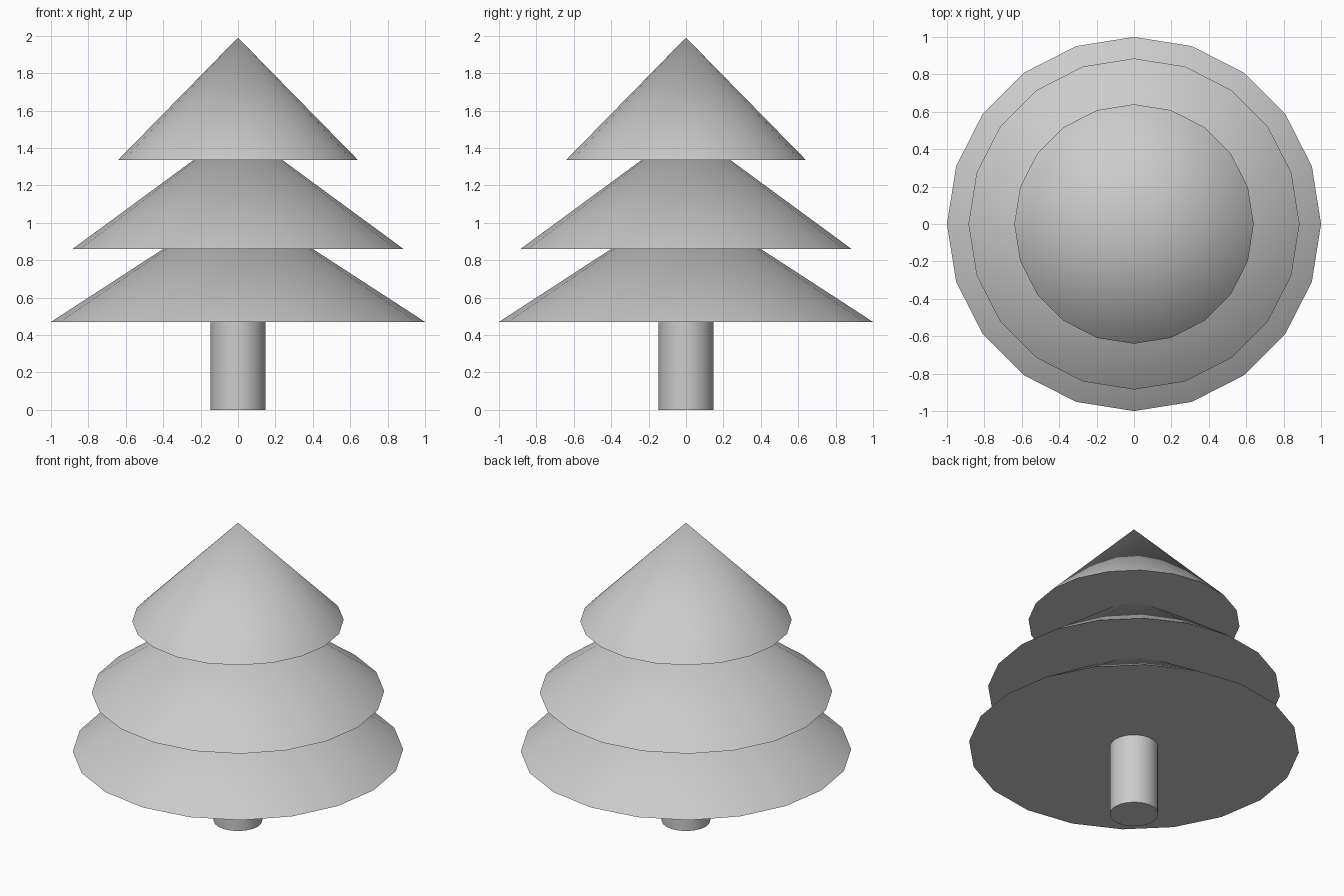
import bpy
import math

if "Cube" in bpy.data.objects:
    bpy.data.objects.remove(bpy.data.objects["Cube"])

SIDES = 20


def finish(name):
    obj = bpy.context.object
    obj.name = name
    # start the ring of vertices on the x axis
    bpy.ops.object.shade_smooth_by_angle(angle=math.radians(40))
    return obj


def tier(name, radius, base, tip):
    bpy.ops.mesh.primitive_cone_add(vertices=SIDES, radius1=radius, radius2=0,
                                    depth=tip - base,
                                    location=(0, 0, (base + tip) / 2))
    finish(name)


# trunk, tucked slightly into the lowest tier
bpy.ops.mesh.primitive_cylinder_add(vertices=SIDES, radius=0.147, depth=0.5,
                                    location=(0, 0, 0.25))
finish("trunk")

# three overlapping foliage cones
for name, radius, base, tip in (("lower_foliage", 1.0, 0.47, 1.12),
                                ("middle_foliage", 0.885, 0.86, 1.51),
                                ("upper_foliage", 0.64, 1.337, 1.99)):
    tier(name, radius, base, tip)
